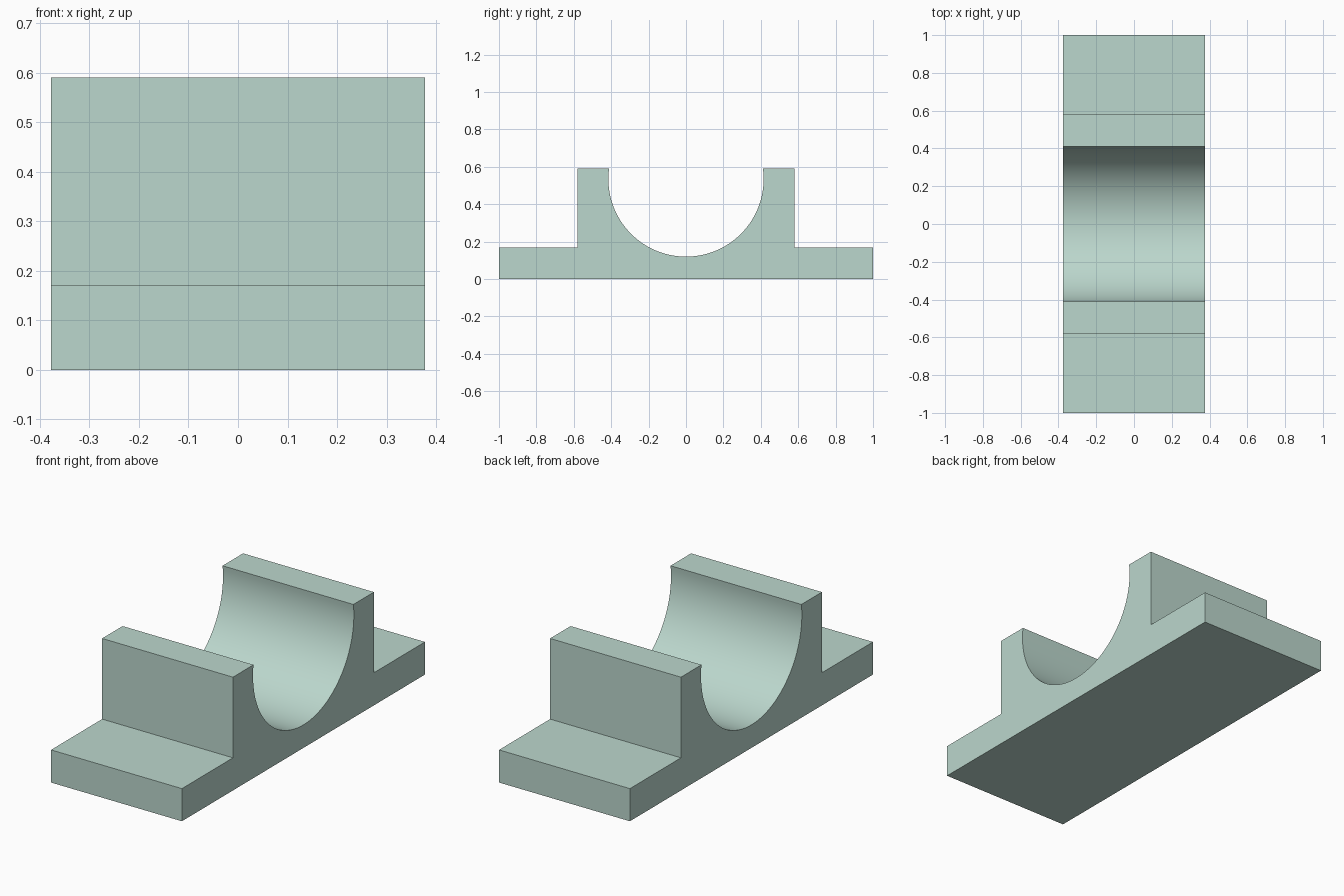
import bpy, bmesh, math

if "Cube" in bpy.data.objects:
    bpy.data.objects.remove(bpy.data.objects["Cube"])

HALF_W = 0.377          # half width along x
BASE_Z, TOP_Z = 0.17, 0.59
R, CZ = 0.415, 0.535    # saddle radius and centre height
SEGS = 64

# Cross-section (y, z): flanged base, two uprights, round saddle between them
half = [(1.0, 0.0), (1.0, BASE_Z), (0.58, BASE_Z), (0.58, TOP_Z)]
lip = math.asin((TOP_Z - CZ) / R)
sweep = math.pi + 2 * lip
saddle = [(R * math.cos(lip - sweep * i / SEGS), CZ + R * math.sin(lip - sweep * i / SEGS))
          for i in range(SEGS + 1)]
profile = half + saddle + [(-y, z) for y, z in reversed(half)]

# Extrude the section along x
bm = bmesh.new()
face = bm.faces.new([bm.verts.new((-HALF_W, y, z)) for y, z in profile])
ext = bmesh.ops.extrude_face_region(bm, geom=[face], use_keep_orig=True)
moved = [g for g in ext["geom"] if isinstance(g, bmesh.types.BMVert)]
bmesh.ops.translate(bm, verts=moved, vec=(2 * HALF_W, 0, 0))
bmesh.ops.recalc_face_normals(bm, faces=bm.faces)

mesh = bpy.data.meshes.new("saddle_block")
bm.to_mesh(mesh)
bm.free()
block = bpy.data.objects.new("saddle_block", mesh)
bpy.context.collection.objects.link(block)

# Smooth saddle, crisp edges
bpy.context.view_layer.objects.active = block
block.select_set(True)
bpy.ops.object.shade_smooth_by_angle(angle=math.radians(30))

# Muted green finish
mat = bpy.data.materials.new("pale_green")
mat.diffuse_color = (0.50, 0.68, 0.61, 1)
mat.use_nodes = True
mat.node_tree.nodes["Principled BSDF"].inputs["Base Color"].default_value = mat.diffuse_color
mesh.materials.append(mat)
